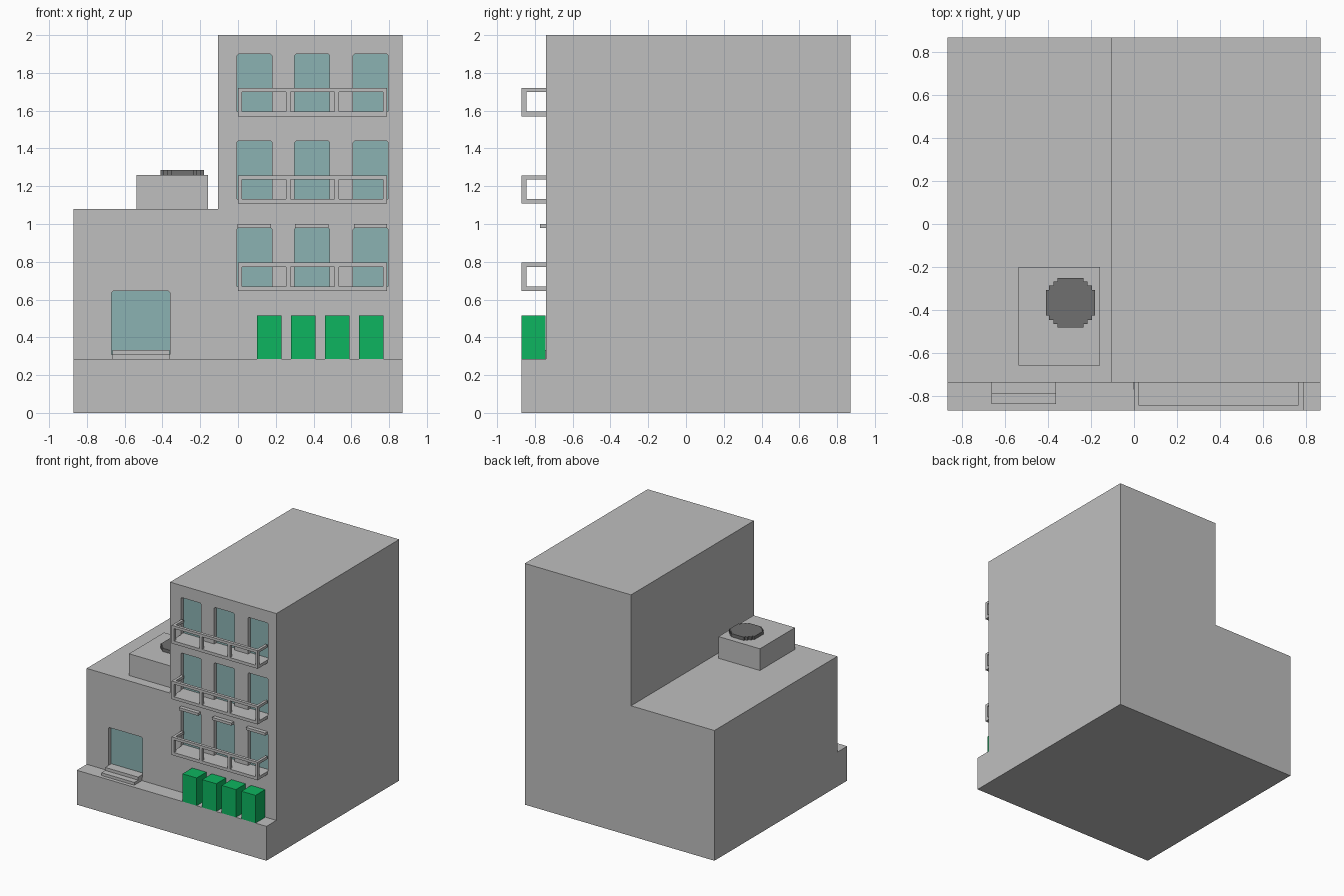
import bpy, bmesh

if "Cube" in bpy.data.objects:
    bpy.data.objects.remove(bpy.data.objects["Cube"])


def material(name, rgb):
    m = bpy.data.materials.new(name)
    m.diffuse_color = (*rgb, 1)
    m.use_nodes = True
    m.node_tree.nodes["Principled BSDF"].inputs["Base Color"].default_value = m.diffuse_color
    return m


CONCRETE = material("concrete grey", (0.52, 0.52, 0.52))
GLASS = material("window teal", (0.26, 0.45, 0.45))
GREEN = material("bin green", (0.004, 0.46, 0.115))
DARK = material("vent dark grey", (0.16, 0.16, 0.16))

WALL, FRONT, BACK, LEDGE = -0.74, -0.87, 0.87, 0.285


def prism(name, outline, low, high, mat, axis="z"):
    """Extrude an outline along z, or an (x, z) outline along y."""
    bm = bmesh.new()
    place = (lambda a, b: (a, b, low)) if axis == "z" else (lambda a, b: (a, low, b))
    face = bm.faces.new([bm.verts.new(place(a, b)) for a, b in outline])
    new = bmesh.ops.extrude_face_region(bm, geom=[face])["geom"]
    shift = (0, 0, high - low) if axis == "z" else (0, high - low, 0)
    bmesh.ops.translate(bm, vec=shift, verts=[v for v in new if isinstance(v, bmesh.types.BMVert)])
    bmesh.ops.recalc_face_normals(bm, faces=bm.faces)
    mesh = bpy.data.meshes.new(name)
    bm.to_mesh(mesh)
    bm.free()
    mesh.materials.append(mat)
    ob = bpy.data.objects.new(name, mesh)
    bpy.context.collection.objects.link(ob)
    return ob


def box(name, x, y, z, mat=CONCRETE):
    return prism(name, [(x[0], y[0]), (x[1], y[0]), (x[1], y[1]), (x[0], y[1])], z[0], z[1], mat)


def cut(target, cutter):
    """Subtract a cutter and discard it."""
    mod = target.modifiers.new("cut", "BOOLEAN")
    mod.operation, mod.solver, mod.object = "DIFFERENCE", "EXACT", cutter
    bpy.context.view_layer.objects.active = target
    bpy.ops.object.modifier_apply(modifier=mod.name)
    bpy.data.objects.remove(cutter)


# Stepped building mass with a projecting ground ledge
building = prism("building", [(-0.87, 0), (0.87, 0), (0.87, 2), (-0.105, 2), (-0.105, 1.08), (-0.87, 1.08)],
                 FRONT, BACK, CONCRETE, "y")
cut(building, box("cutter", (-1, 1), (-1, WALL), (LEDGE, 2.1)))


def opening(name, x, z, depth=0.035, c=0.008):
    """Recess with clipped top corners and glass at its back."""
    (l, r), (b, t) = x, z
    shape = [(l, b), (r, b), (r, t - c), (r - c, t), (l + c, t), (l, t - c)]
    cut(building, prism("cutter", shape, WALL - 0.05, WALL + depth, CONCRETE, "y"))
    prism(name, shape, WALL + depth - 0.005, WALL + depth + 0.003, GLASS, "y")


def balcony(z):
    """Slab and railing carved from one block."""
    ob = box("balcony", (0, 0.79), (FRONT, WALL), (z, z + 0.15))
    low, high, inner = z + 0.025, z + 0.128, -0.845
    cut(ob, box("cutter", (0.022, 0.768), (inner, WALL + 0.1), (low, z + 0.3)))
    for x in ((0.022, 0.255), (0.279, 0.512), (0.535, 0.768)):
        cut(ob, box("cutter", x, (-1, -0.8), (low, high)))
    cut(ob, box("cutter", (-0.1, 0.9), (inner, WALL + 0.1), (low, high)))


# Three storeys of windows and balconies
COLUMNS = ((-0.005, 0.18), (0.30, 0.485), (0.61, 0.795))
for floor_z, top in ((0.645, 0.98), (1.108, 1.44), (1.57, 1.90)):
    for x in COLUMNS:
        opening("window", x, (floor_z + 0.025, top))
    balcony(floor_z)

# Lintels over the lowest windows
for l, r in COLUMNS:
    box("lintel", (l + 0.003, r - 0.005), (-0.772, WALL), (0.978, 1.0))

# Entrance with two steps
opening("entrance_glass", (-0.67, -0.36), (0.31, 0.645))
box("lower_step", (-0.665, -0.363), (-0.84, WALL), (LEDGE, 0.308))
box("upper_step", (-0.665, -0.363), (-0.79, WALL + 0.035), (LEDGE, 0.333))

# Row of bins on the ledge
for i in range(4):
    x = 0.1 + 0.18 * i
    box("bin", (x, x + 0.13), (FRONT, WALL - 0.003), (LEDGE, 0.515), GREEN)

# Rooftop unit with a step-edged round vent
box("roof_unit", (-0.538, -0.158), (-0.66, -0.20), (1.08, 1.26))
corner = [(0.115, 0.06), (0.1, 0.06), (0.1, 0.08), (0.08, 0.08), (0.08, 0.1), (0.06, 0.1), (0.06, 0.115)]
ring = []
for _ in range(4):
    ring += corner
    corner = [(-b, a) for a, b in corner]
prism("roof_vent", [(a - 0.296, b - 0.367) for a, b in ring], 1.26, 1.287, DARK)
